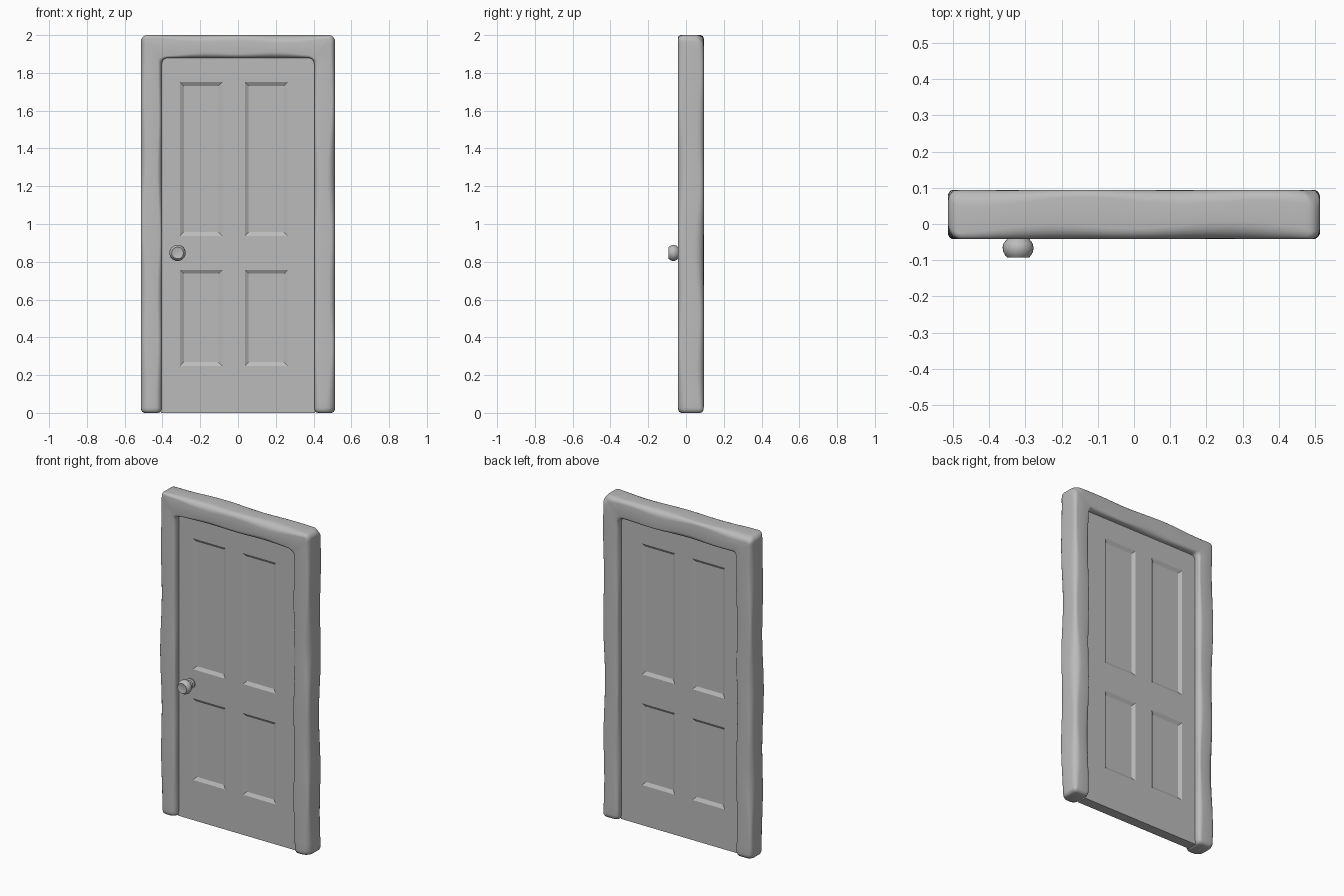
import bpy, bmesh
from math import sin, cos, pi
from mathutils import Matrix, Vector

cube = bpy.data.objects.get("Cube")
if cube:
    bpy.data.objects.remove(cube)

# One plain grey for the whole model
grey = bpy.data.materials.new("plain grey")
grey.use_nodes = True
GREY = (0.5, 0.5, 0.5, 1)
grey.diffuse_color = GREY
grey.node_tree.nodes["Principled BSDF"].inputs["Base Color"].default_value = GREY

FRONT, BACK = -0.042, 0.094            # frame depth
DOOR_FRONT, DOOR_BACK = -0.005, 0.057  # door depth


def finish(bm, name, smooth_angle=None):
    bmesh.ops.recalc_face_normals(bm, faces=bm.faces)
    mesh = bpy.data.meshes.new(name)
    bm.to_mesh(mesh)
    bm.free()
    mesh.materials.append(grey)
    obj = bpy.data.objects.new(name, mesh)
    bpy.context.collection.objects.link(obj)
    if smooth_angle:
        bpy.ops.object.select_all(action='DESELECT')
        obj.select_set(True)
        bpy.context.view_layer.objects.active = obj
        bpy.ops.object.shade_smooth_by_angle(angle=smooth_angle)
    return obj


def skin(bm, rings):
    """Join equal rings of points into a closed-ended tube."""
    loops = [[bm.verts.new(p) for p in ring] for ring in rings]
    for a, b in zip(loops, loops[1:]):
        for i in range(len(a)):
            j = (i + 1) % len(a)
            bm.faces.new((a[i], a[j], b[j], b[i]))
    bm.faces.new(loops[0])
    bm.faces.new(loops[-1])


# Frame: a rounded section swept up, across and down, with uneven worn corners
def rail(half_width, top, radius):
    """Upside-down U in x and z, with rounded corners."""
    side = [(-half_width, 0), (-half_width, 0.005), (-half_width, 0.018)]
    steps = 40
    side += [(-half_width, 0.03 + (top - radius - 0.03) * i / steps) for i in range(steps)]
    for i in range(9):
        a = pi / 2 * i / 8
        side.append((-half_width + radius - radius * cos(a), top - radius + radius * sin(a)))
    span = half_width - radius
    lintel = [(-span + 2 * span * i / 24, top) for i in range(1, 24)]
    return side + lintel + [(-x, z) for x, z in reversed(side)]


def wear(s, corner):
    return 0.034 + 0.009 * sin(s * 0.47 + corner * 2.1) + 0.007 * sin(s * 0.21 + corner * 4.3)


inner = rail(0.404, 1.88, 0.035)
outer = rail(0.514, 2.0, 0.035)
end_shrink = [0.018, 0.006, 0.001]
rings = []
for s, (p, q) in enumerate(zip(inner, outer)):
    end = min(s, len(inner) - 1 - s)
    shrink = end_shrink[end] if end < 3 else 0
    p, q = Vector((p[0], 0, p[1])), Vector((q[0], 0, q[1]))
    across = q - p
    width = across.length
    across.normalize()
    lo, hi = shrink, width - shrink
    front, back = FRONT + shrink, BACK - shrink
    ring = []
    corners = ((hi, front, 1, -1), (hi, back, 1, 1), (lo, back, -1, 1), (lo, front, -1, -1))
    for c, (u, y, su, sy) in enumerate(corners):
        r = min(wear(s, c), (hi - lo) * 0.45)
        if su < 0:
            r *= 0.7
        for k in range(6):
            a = pi / 2 * k / 5
            if su * sy > 0:
                a = pi / 2 - a
            # walk each corner arc in the same turning direction
            du, dy = (sin(a), cos(a))
            ring.append(p + across * (u - su * r + su * r * du)
                        + Vector((0, y - sy * r + sy * r * dy, 0)))
    rings.append(ring)
bm = bmesh.new()
skin(bm, rings)
finish(bm, "door_frame", 0.9)

# Door: slab cut into a grid, with four sunken panels on each face
xs = [-0.408, -0.307, -0.083, 0.037, 0.263, 0.408]
zs = [0, 0.249, 0.757, 0.937, 1.751, 1.884]
bm = bmesh.new()
panels = []
for y in (DOOR_FRONT, DOOR_BACK):
    grid = [[bm.verts.new((x, y, z)) for z in zs] for x in xs]
    for i in range(5):
        for j in range(5):
            quad = [grid[i][j], grid[i + 1][j], grid[i + 1][j + 1], grid[i][j + 1]]
            face = bm.faces.new(quad if y == DOOR_FRONT else quad[::-1])
            if i in (1, 3) and j in (1, 3):
                panels.append(face)
bmesh.ops.bridge_loops(bm, edges=[e for e in bm.edges if e.is_boundary])
bm.normal_update()
bmesh.ops.inset_individual(bm, faces=panels, thickness=0.028, depth=-0.012)
finish(bm, "panelled_door")

# Knob: turned profile of distance from the door and radius
profile = [(-0.003, 0.03), (0.008, 0.03), (0.012, 0.022), (0.03, 0.022), (0.037, 0.031),
           (0.048, 0.040), (0.060, 0.043), (0.072, 0.041), (0.081, 0.036), (0.087, 0.031),
           (0.085, 0.026)]
SIDES = 24
bm = bmesh.new()
skin(bm, [[(r * cos(2 * pi * i / SIDES), -d, r * sin(2 * pi * i / SIDES))
           for i in range(SIDES)] for d, r in profile])
bm.transform(Matrix.Translation((-0.32, DOOR_FRONT, 0.847)))
finish(bm, "door_knob", 0.7)
